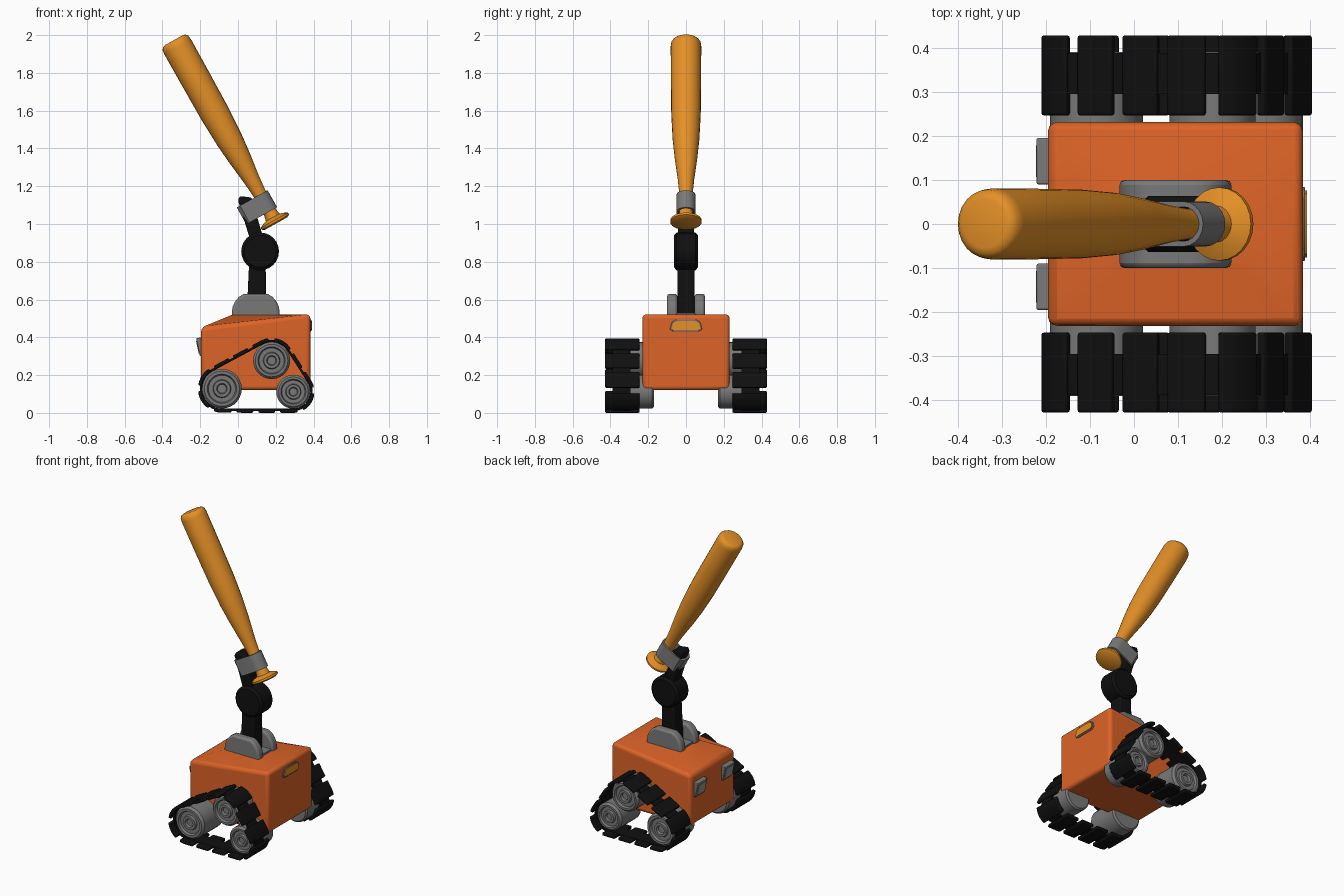
import bpy, bmesh, math
from mathutils import Matrix, Vector
from mathutils.geometry import convex_hull_2d

if "Cube" in bpy.data.objects:
    bpy.data.objects.remove(bpy.data.objects["Cube"])


def material(name, rgb):
    m = bpy.data.materials.new(name)
    m.diffuse_color = (*rgb, 1)
    m.use_nodes = True
    m.node_tree.nodes["Principled BSDF"].inputs["Base Color"].default_value = m.diffuse_color
    return m


ORANGE = material("body orange", (0.72, 0.125, 0.02))
WOOD = material("bat wood", (0.78, 0.28, 0.02))
BLACK = material("rubber black", (0.005, 0.005, 0.005))
GREY = material("metal grey", (0.19, 0.19, 0.19))
PALE = material("lamp pale grey", (0.3, 0.3, 0.3))


def make(name, verts, faces, mat, bevel=0, segs=2, smooth=35):
    bm = bmesh.new()
    vs = [bm.verts.new(v) for v in verts]
    for f in faces:
        bm.faces.new([vs[i] for i in f])
    bmesh.ops.recalc_face_normals(bm, faces=bm.faces)
    me = bpy.data.meshes.new(name)
    bm.to_mesh(me)
    bm.free()
    me.materials.append(mat)
    ob = bpy.data.objects.new(name, me)
    bpy.context.collection.objects.link(ob)
    if bevel:
        b = ob.modifiers.new("bevel", 'BEVEL')
        b.width, b.segments, b.limit_method = bevel, segs, 'ANGLE'
        b.angle_limit = math.radians(35)
    bpy.ops.object.select_all(action='DESELECT')
    ob.select_set(True)
    bpy.context.view_layer.objects.active = ob
    bpy.ops.object.shade_smooth_by_angle(angle=math.radians(smooth))
    return ob


def prism(name, pts, axis, a, b, mat, bevel=0, M=None):
    put = {'x': lambda p, d: (d, p[0], p[1]), 'y': lambda p, d: (p[0], d, p[1]),
           'z': lambda p, d: (p[0], p[1], d)}[axis]
    n = len(pts)
    vs = [Vector(put(p, d)) for d in (a, b) for p in pts]
    if M:
        vs = [M @ v for v in vs]
    fs = [(i, (i + 1) % n, n + (i + 1) % n, n + i) for i in range(n)]
    return make(name, vs, fs + [tuple(range(n)), tuple(range(n, 2 * n))], mat, bevel)


def lathe(name, prof, n, mat, M):
    vs = [M @ Vector((r * math.cos(2 * math.pi * k / n), r * math.sin(2 * math.pi * k / n), h))
          for r, h in prof for k in range(n)]
    m = len(prof)
    fs = [(i * n + k, i * n + (k + 1) % n, (i + 1) * n + (k + 1) % n, (i + 1) * n + k)
          for i in range(m - 1) for k in range(n)]
    return make(name, vs, fs + [tuple(range(n)), tuple(range((m - 1) * n, m * n))], mat)


def frame(origin, x, y, z):
    return Matrix.Translation(origin) @ Matrix((x, y, z)).transposed().to_4x4()


# body: sloping rim rising to a flat seat for the arm
x0, x1, w = -0.195, 0.383, 0.231
corners = [(x0, -w), (x1, -w), (x1, w), (x0, w)]
seat = [(-0.035, -0.105), (0.225, -0.105), (0.225, 0.105), (-0.035, 0.105)]
verts = [(x, y, 0.12) for x, y in corners]
verts += [(x, y, 0.452 if x < 0 else 0.522) for x, y in corners]
verts += [(x, y, 0.518) for x, y in seat]
faces = [(0, 1, 2, 3), (8, 9, 10, 11)]
for r in (0, 4):
    faces += [(r + i, r + (i + 1) % 4, r + 4 + (i + 1) % 4, r + 4 + i) for i in range(4)]
make("body", verts, faces, ORANGE, 0.02, 3)

# end lamp
lamp = [(-0.085, 0.442), (-0.065, 0.43), (0.065, 0.43), (0.085, 0.442),
        (0.076, 0.48), (0.052, 0.495), (-0.052, 0.495), (-0.076, 0.48)]
prism("head_lamp_frame", lamp, 'x', 0.36, 0.388, GREY, 0.003)
prism("head_lamp_lens", [(y * 0.9, 0.463 + (z - 0.463) * 0.75) for y, z in lamp],
      'x', 0.386, 0.393, WOOD)

# slanted lamps on the opposite end
for s in (-1, 1):
    prism("tail_lamp", [(-0.17, 0.405), (-0.222, 0.395), (-0.202, 0.3), (-0.17, 0.3)],
          'y', s * 0.09, s * 0.195, GREY, 0.004)
    prism("tail_lamp_panel", [(-0.216, 0.38), (-0.222, 0.38), (-0.2085, 0.315), (-0.2025, 0.315)],
          'y', s * 0.107, s * 0.178, PALE)

# arm mount: two rounded cheeks and a floor
cheek = [(-0.033, 0.5)]
for k in range(13):
    a = math.pi * (1 - k / 12)
    cheek.append((0.094 + 0.127 * math.cos(a), min(0.63, 0.53 + 0.118 * math.sin(a))))
cheek = [p for i, p in enumerate(cheek) if not (6 < i < 8)] + [(0.221, 0.5)]
for s in (-1, 1):
    prism("mount_cheek", cheek, 'y', s * 0.046, s * 0.1, GREY, 0.012)
prism("mount_floor", [(-0.02, 0.5), (0.21, 0.5), (0.21, 0.53), (-0.02, 0.53)],
      'y', -0.08, 0.08, GREY)

# arm
prism("lower_arm", [(0.045, 0.5), (0.15, 0.5), (0.146, 0.82), (0.06, 0.82)],
      'y', -0.045, 0.045, BLACK, 0.01)
lathe("elbow", [(0.085, -0.063), (0.1, -0.05), (0.1, 0.05), (0.085, 0.063)], 24, BLACK,
      frame((0.117, 0, 0.855), (1, 0, 0), (0, 0, 1), (0, 1, 0)))
prism("upper_arm", [(0.085, 0.85), (0.15, 0.87), (0.072, 1.14), (0.01, 1.148), (0.0, 1.125)],
      'y', -0.042, 0.042, BLACK, 0.008)

# bat
BAT = frame((0.196, 0, 1.014), (0.873, 0, 0.487), (0, 1, 0), (-0.487, 0, 0.873))
lathe("bat", [(0.068, -0.013), (0.083, -0.005), (0.083, 0.007), (0.065, 0.016), (0.042, 0.024),
              (0.036, 0.05), (0.035, 0.16), (0.043, 0.25), (0.06, 0.385), (0.071, 0.5),
              (0.078, 0.65), (0.08, 0.85), (0.081, 1.06), (0.078, 1.083), (0.068, 1.095),
              (0.055, 1.099)], 24, WOOD, BAT)


# grip: hollow band around the bat and the arm end
def band(r):
    arc = [(-0.005 + r * math.cos(a), r * math.sin(a))
           for a in (math.pi * (k / 10 - 0.5) for k in range(11))]
    e = -0.09 - r
    return arc + [(e + 0.02, r), (e, r - 0.02), (e, 0.02 - r), (e + 0.02, -r)]


outer, inner = band(0.051), band(0.039)
n = len(outer)
gv = [BAT @ Vector((*p, h)) for ring, h in ((outer, 0.06), (outer, 0.163), (inner, 0.163), (inner, 0.06))
      for p in ring]
gf = [(r * n + i, r * n + (i + 1) % n, (r + 1) % 4 * n + (i + 1) % n, (r + 1) % 4 * n + i)
      for r in range(4) for i in range(n)]
make("grip", gv, gf, GREY)

# track path: hull around the three wheels, clockwise from the leftmost point
WHEELS = [(-0.085, 0.128, 0.105), (0.293, 0.112, 0.09), (0.178, 0.277, 0.098)]
cloud = [Vector((cx + r * math.cos(k * math.pi / 48), cz + r * math.sin(k * math.pi / 48)))
         for cx, cz, r in WHEELS for k in range(96)]
hull = [cloud[i] for i in convex_hull_2d(cloud)]
if sum(a.cross(b) for a, b in zip(hull, hull[1:] + hull[:1])) > 0:
    hull.reverse()
start = min(range(len(hull)), key=lambda i: hull[i].x)
hull = hull[start:] + hull[:start]
lens = [(b - a).length for a, b in zip(hull, hull[1:] + hull[:1])]
TOTAL = sum(lens)


def at(s):
    s %= TOTAL
    for i, l in enumerate(lens):
        if s <= l:
            return hull[i].lerp(hull[(i + 1) % len(hull)], s / l)
        s -= l
    return hull[0]


def sweep(name, ss, closed, d0, d1, y0, y1, mat, bevel=0):
    vs = []
    for s in ss:
        p, t = at(s), (at(s + 0.004) - at(s - 0.004)).normalized()
        nrm = Vector((-t.y, t.x))
        for d, y in ((d0, y0), (d1, y0), (d1, y1), (d0, y1)):
            q = p + nrm * d
            vs.append((q.x, y, q.y))
    m = len(ss)
    fs = [(i * 4 + k, i * 4 + (k + 1) % 4, (i + 1) % m * 4 + (k + 1) % 4, (i + 1) % m * 4 + k)
          for i in range(m if closed else m - 1) for k in range(4)]
    if not closed:
        fs += [(0, 1, 2, 3), tuple(range(m * 4 - 4, m * 4))]
    return make(name, vs, fs, mat, bevel)


# wheels, belts and tread pads on both sides
PADS = 13
pitch = TOTAL / PADS
for side in (-1, 1):
    for cx, cz, R in WHEELS:
        prof = [(R * 0.9, 0.17), (R, 0.18), (R, 0.375), (R - 0.012, 0.39), (R * 0.74, 0.39),
                (R * 0.68, 0.375), (R * 0.46, 0.375), (R * 0.42, 0.39), (R * 0.27, 0.39),
                (R * 0.22, 0.375)]
        lathe("wheel", prof, 28, GREY, frame((cx, 0, cz), (1, 0, 0), (0, 0, 1), (0, side, 0)))
    sweep("track_belt", [TOTAL * k / 90 for k in range(90)], True, 0, 0.012,
          side * 0.295, side * 0.388, BLACK)
    for i in range(PADS):
        s0 = 0.015 + i * pitch
        sweep("tread_pad", [s0 + pitch * 0.77 * k / 6 for k in range(7)], False, 0.001, 0.022,
              side * 0.246, side * 0.428, BLACK, 0.006)
